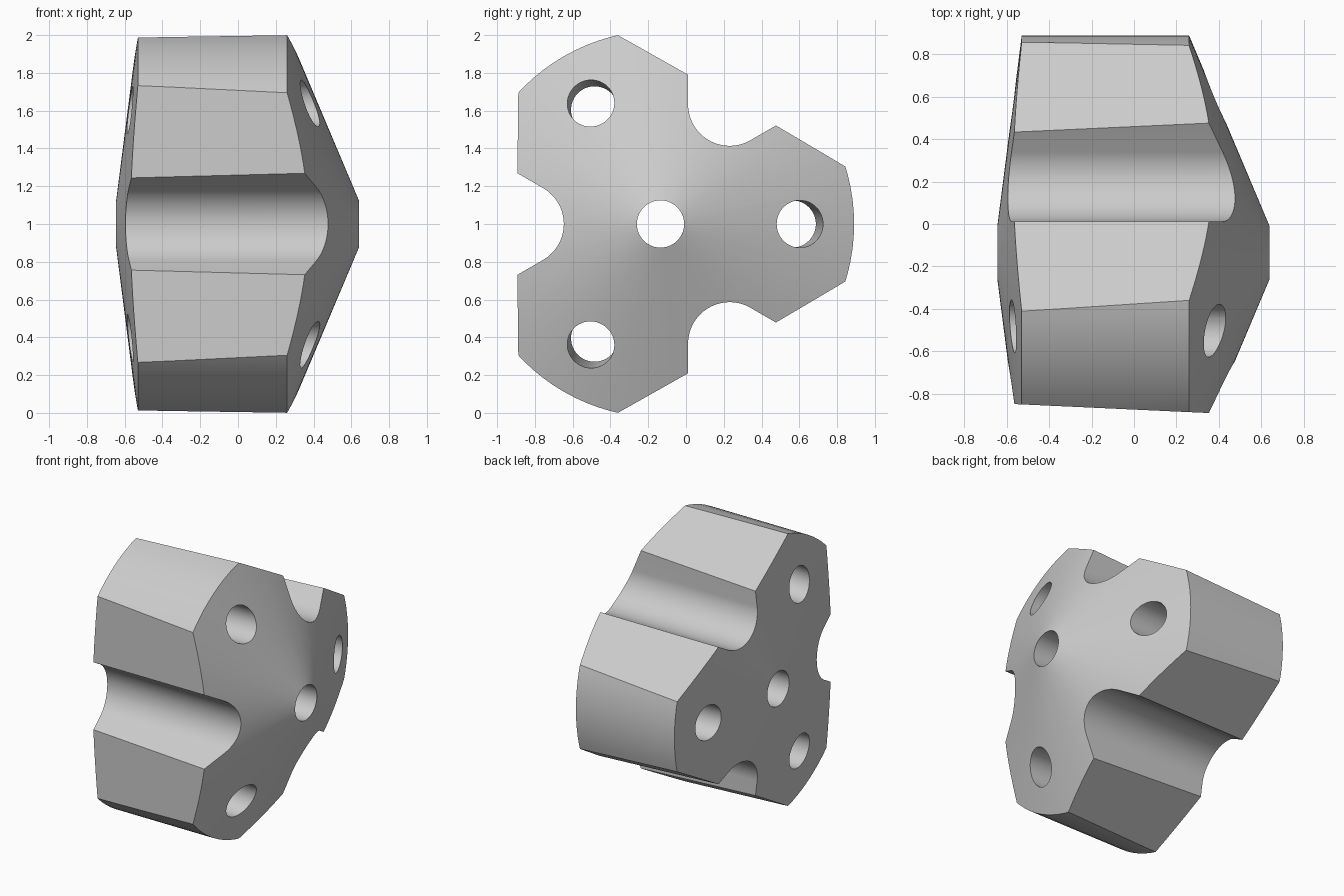
import bpy
import bmesh
from math import sin, cos, radians, tau

cube = bpy.data.objects.get("Cube")
if cube:
    bpy.data.objects.remove(cube, do_unlink=True)

AXIS_Y, AXIS_Z = -0.135, 1.0   # the hub axis runs along x
OUTER = 1.025                  # radius of the lobe tips
BORE = 0.125                   # radius of every hole

grey = bpy.data.materials.new("plain grey")
grey.use_nodes = True
colour = (0.6, 0.6, 0.6, 1)
grey.diffuse_color = colour
grey.node_tree.nodes["Principled BSDF"].inputs["Base Color"].default_value = colour


def place(x, u, t, angle):
    """Point from axial, radial and tangential distances about the hub axis."""
    a = radians(angle)
    return (x, AXIS_Y + u * cos(a) - t * sin(a), AXIS_Z + u * sin(a) + t * cos(a))


def make_object(name, bm):
    bmesh.ops.recalc_face_normals(bm, faces=bm.faces)
    mesh = bpy.data.meshes.new(name)
    bm.to_mesh(mesh)
    bm.free()
    mesh.materials.append(grey)
    obj = bpy.data.objects.new(name, mesh)
    bpy.context.collection.objects.link(obj)
    return obj


def bridge(bm, a, b):
    for i in range(len(a)):
        j = (i + 1) % len(a)
        bm.faces.new((a[i], a[j], b[j], b[i]))


def loft(name, section, angle):
    """Closed cutter between section(x) outlines on either side of the body."""
    bm = bmesh.new()
    ends = [[bm.verts.new(place(x, u, t, angle)) for u, t in section(x)] for x in (-1, 1)]
    bridge(bm, *ends)
    for ring in ends:
        bm.faces.new(ring)
    obj = make_object(name, bm)
    obj.hide_render = True
    return obj


def circle(radius, centre, start, sweep, count):
    angles = [radians(start + sweep * i / count) for i in range(count + 1)]
    return [(centre + radius * cos(a), radius * sin(a)) for a in angles]


# Lathed body: shallow cone, cylinder, steep cone and central bore
bm = bmesh.new()
SEGMENTS = 96
profile = [(-0.645, BORE), (-0.53, OUTER), (0.26, OUTER), (0.64, BORE)]
rings = [[bm.verts.new(place(x, r, 0, 360 * i / SEGMENTS)) for i in range(SEGMENTS)]
         for x, r in profile]
for k in range(len(rings)):
    bridge(bm, rings[k], rings[(k + 1) % len(rings)])
body = make_object("hub_body", bm)


# Slightly drafted flats between the lobes
def flat_section(x):
    depth = 0.757 + 0.046 * (x - 0.35)
    return [(depth, -1.2), (1.6, -1.2), (1.6, 1.2), (depth, 1.2)]


# Round-bottomed grooves with flared sides
def groove_section(x):
    arc = circle(0.22, 0.732, 120, 120, 40)
    (u, t), reach = arc[0], 0.8
    du, dt = reach * cos(radians(30)), reach * sin(radians(30))
    return [(u + du, t + dt)] + arc + [(u + du, -t - dt)]


# Lobe holes, leaning gently towards the axis
def hole_section(x):
    return circle(BORE, 0.738 + 0.043 * (x - 0.385), 0, 360, 48)[:-1]


cutters = []
for lobe in (0, 120, 240):
    cutters.append(loft("flat_cutter", flat_section, lobe + 60))
    cutters.append(loft("groove_cutter", groove_section, lobe + 60))
    cutters.append(loft("hole_cutter", hole_section, lobe))

# Cut the body, then drop the cutters
bpy.ops.object.select_all(action="DESELECT")
body.select_set(True)
bpy.context.view_layer.objects.active = body
for cutter in cutters:
    mod = body.modifiers.new("cut", "BOOLEAN")
    mod.operation = "DIFFERENCE"
    mod.solver = "EXACT"
    mod.object = cutter
    bpy.ops.object.modifier_apply(modifier=mod.name)
    bpy.data.objects.remove(cutter, do_unlink=True)

bpy.ops.object.shade_smooth_by_angle(angle=radians(25))
